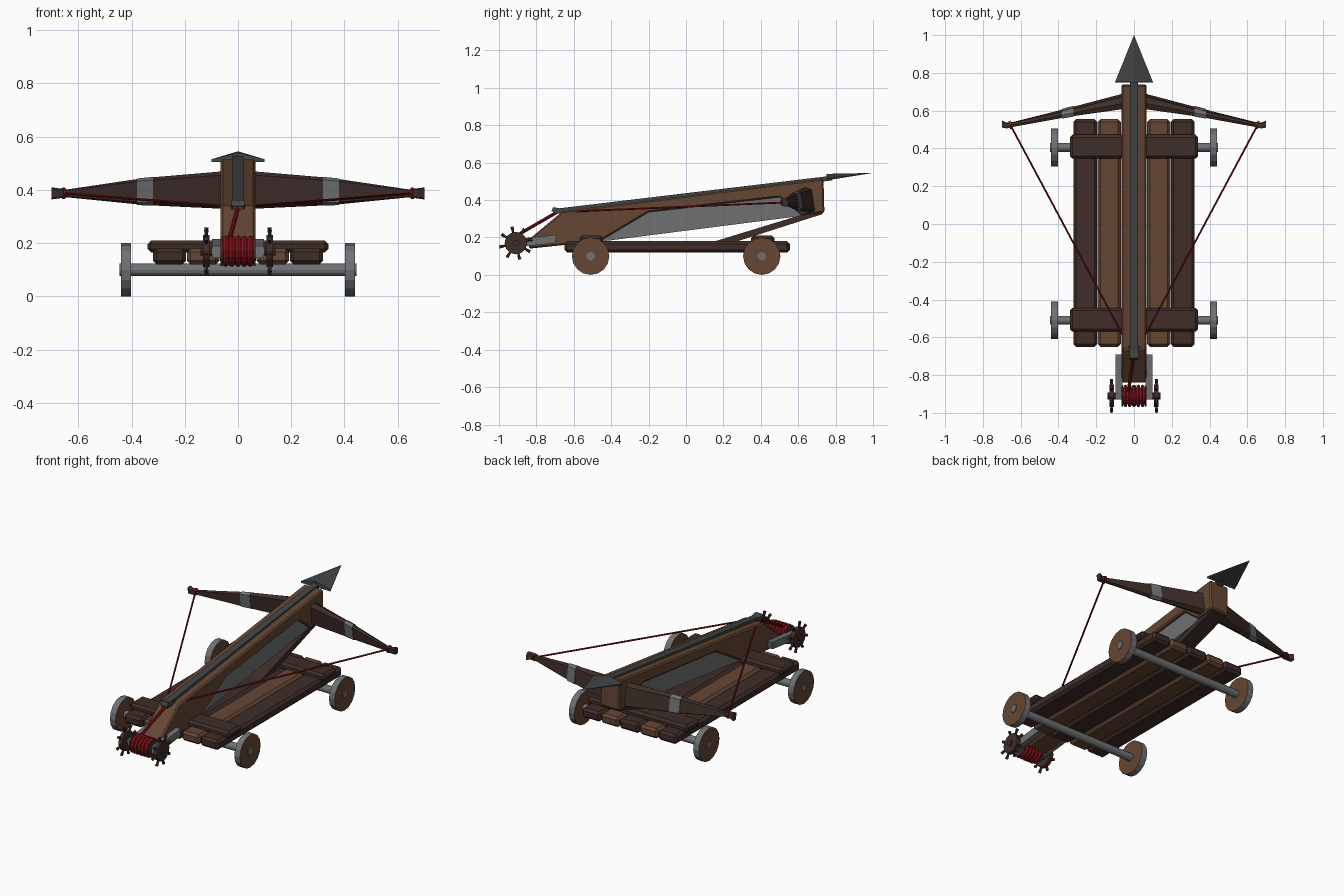
import bpy, bmesh, math
from mathutils import Vector

if "Cube" in bpy.data.objects:
    bpy.data.objects.remove(bpy.data.objects["Cube"])


def material(name, r, g, b):
    m = bpy.data.materials.new(name)
    m.diffuse_color = (r, g, b, 1)
    m.use_nodes = True
    m.node_tree.nodes["Principled BSDF"].inputs["Base Color"].default_value = m.diffuse_color
    return m


WOOD = material("wood", 0.13, 0.062, 0.034)
DARK = material("dark_wood", 0.05, 0.027, 0.022)
ROPE = material("red_rope", 0.22, 0.006, 0.01)
STEEL = material("steel", 0.16, 0.165, 0.17)
IRON = material("dark_iron", 0.055, 0.058, 0.06)


def finish(name, bm, mat, bevel=0):
    bmesh.ops.recalc_face_normals(bm, faces=bm.faces)
    me = bpy.data.meshes.new(name)
    bm.to_mesh(me)
    bm.free()
    me.materials.append(mat)
    ob = bpy.data.objects.new(name, me)
    bpy.context.collection.objects.link(ob)
    if bevel:
        mod = ob.modifiers.new("bevel", 'BEVEL')
        mod.width = bevel
        mod.segments = 1
    return ob


def loft(name, rings, mat, bevel=0):
    """Skin equal-length rings of points and cap both ends."""
    bm = bmesh.new()
    vs = [[bm.verts.new(p) for p in r] for r in rings]
    n = len(vs[0])
    for a, b in zip(vs, vs[1:]):
        for i in range(n):
            bm.faces.new((a[i], a[(i + 1) % n], b[(i + 1) % n], b[i]))
    bm.faces.new(vs[0])
    bm.faces.new(vs[-1])
    return finish(name, bm, mat, bevel)


def prism(name, profile, x0, x1, mat, bevel=0):
    return loft(name, [[(x, y, z) for y, z in profile] for x in (x0, x1)], mat, bevel)


def box(name, x0, x1, y0, y1, z0, z1, mat, bevel=0):
    return prism(name, [(y0, z0), (y1, z0), (y1, z1), (y0, z1)], x0, x1, mat, bevel)


def rod(name, a, b, r, mat, sides=8, r2=None):
    a, b = Vector(a), Vector(b)
    bm = bmesh.new()
    bmesh.ops.create_cone(bm, cap_ends=True, segments=sides, radius1=r,
                          radius2=r if r2 is None else r2, depth=(b - a).length)
    rot = Vector((0, 0, 1)).rotation_difference(b - a).to_matrix().to_4x4()
    bm.transform(rot)
    bmesh.ops.translate(bm, verts=bm.verts, vec=(a + b) / 2)
    return finish(name, bm, mat)


# Deck planks and cross beams
for x0, x1, m in [(-.32, -.195, DARK), (-.192, -.07, WOOD), (-.067, .067, DARK),
                  (.07, .192, WOOD), (.195, .32, DARK)]:
    box("deck_plank", x0, x1, -.65, .555, .12, .18, m, .014)
for y in (-.507, .41):
    box("cross_beam", -.34, .34, y - .063, y + .063, .165, .21, DARK, .014)

# Wheels and axles
for y in (-.51, .405):
    rod("axle", (-.445, y, .1), (.445, y, .1), .023, STEEL, 12)
    for s in (-1, 1):
        wheel = rod("wheel", (s * .402, y, .1), (s * .44, y, .1), .1, STEEL, 16)
        wheel.data.materials.append(WOOD)
        for f in wheel.data.polygons:
            if abs(f.normal.x) > .9:
                f.material_index = 1

# Stock with arched underside, inset plate and front brace
prism("stock", [(-.84, .14), (-.46, .18), (-.2, .335), (.5, .415), (.62, .318),
                (.74, .333), (.735, .515), (-.66, .34), (-.84, .19)], -.065, .065, WOOD, .008)
prism("stock_side_plate", [(-.48, .175), (.64, .318), (.5, .43), (-.2, .36)],
      -.045, .045, STEEL)
prism("front_brace", [(.14, .175), (.26, .175), (.73, .325), (.73, .342), (.62, .322)],
      -.05, .05, DARK)

# Bolt: shaft in the groove, head and tail catch
prism("bolt_shaft", [(-.71, .325), (.78, .505), (.78, .53), (-.71, .352)], -.02, .02, IRON)
bm = bmesh.new()
base = [bm.verts.new(p) for p in [(-.1, .75, .505), (.1, .75, .505), (.1, .752, .515),
                                  (0, .75, .54), (-.1, .752, .515)]]
tip = bm.verts.new((0, 1, .545))
bm.faces.new(base)
for i in range(5):
    bm.faces.new((base[i], base[(i + 1) % 5], tip))
finish("bolt_head", bm, IRON)
prism("string_catch", [(-.72, .34), (-.66, .325), (-.64, .35), (-.71, .362)], -.025, .025, IRON)


# Bow arms: tapering boxes leaning with the stock
def ring(x, y, z, hy, hz):
    return [(x, y + a * hy - b * hz * .15, z + b * hz)
            for a, b in ((-1, -.8), (0, -1), (1, -.8), (1, .8), (0, 1), (-1, .8))]


for s in (-1, 1):
    loft("bow_arm", [ring(s * .03, .655, .40, .034, .072), ring(s * .35, .59, .394, .017, .051),
                     ring(s * .64, .527, .387, .011, .015), ring(s * .675, .521, .387, .013, .019),
                     ring(s * .70, .53, .387, .016, .023)], DARK)
    loft("bow_band", [ring(s * .32, .597, .395, .022, .054),
                      ring(s * .38, .584, .393, .020, .050)], STEEL)
    rod("bow_string", (s * .655, .525, .387), (0, -.70, .335), .005, ROPE)
    rod("string_knot", (s * .65, .526, .387), (s * .66, .524, .387), .022, ROPE)

# Winch: side brackets, spool, coils and spoked hand wheels
WY, WZ = -.91, .17
for s in (-1, 1):
    prism("winch_bracket", [(-.93, .145), (-.70, .17), (-.69, .215), (-.93, .19)],
          s * .062, s * .098, STEEL)
    rod("spool_flange", (s * .058, WY, WZ), (s * .066, WY, WZ), .055, DARK, 12)
    rod("hand_wheel", (s * .107, WY, WZ), (s * .131, WY, WZ), .06, DARK, 12)
    for i in range(8):
        t = math.tau * (i + .3) / 8
        c, d = math.cos(t), math.sin(t)
        rod("hand_spoke", (s * .119, WY + .05 * c, WZ + .05 * d),
            (s * .119, WY + .09 * c, WZ + .09 * d), .005, DARK, 6, .009)
rod("winch_axle", (-.14, WY, WZ), (.14, WY, WZ), .018, DARK, 10)
rod("winch_spool", (-.06, WY, WZ), (.06, WY, WZ), .045, ROPE, 12)
for i in range(5):
    bpy.ops.mesh.primitive_torus_add(location=(-.046 + .023 * i, WY, WZ),
                                     rotation=(0, math.pi / 2, 0), major_radius=.048,
                                     minor_radius=.0115, major_segments=16, minor_segments=6)
    coil = bpy.context.object
    coil.name = "rope_coil"
    coil.data.materials.append(ROPE)
rod("draw_rope", (0, -.69, .335), (-.03, -.885, .222), .009, ROPE)
